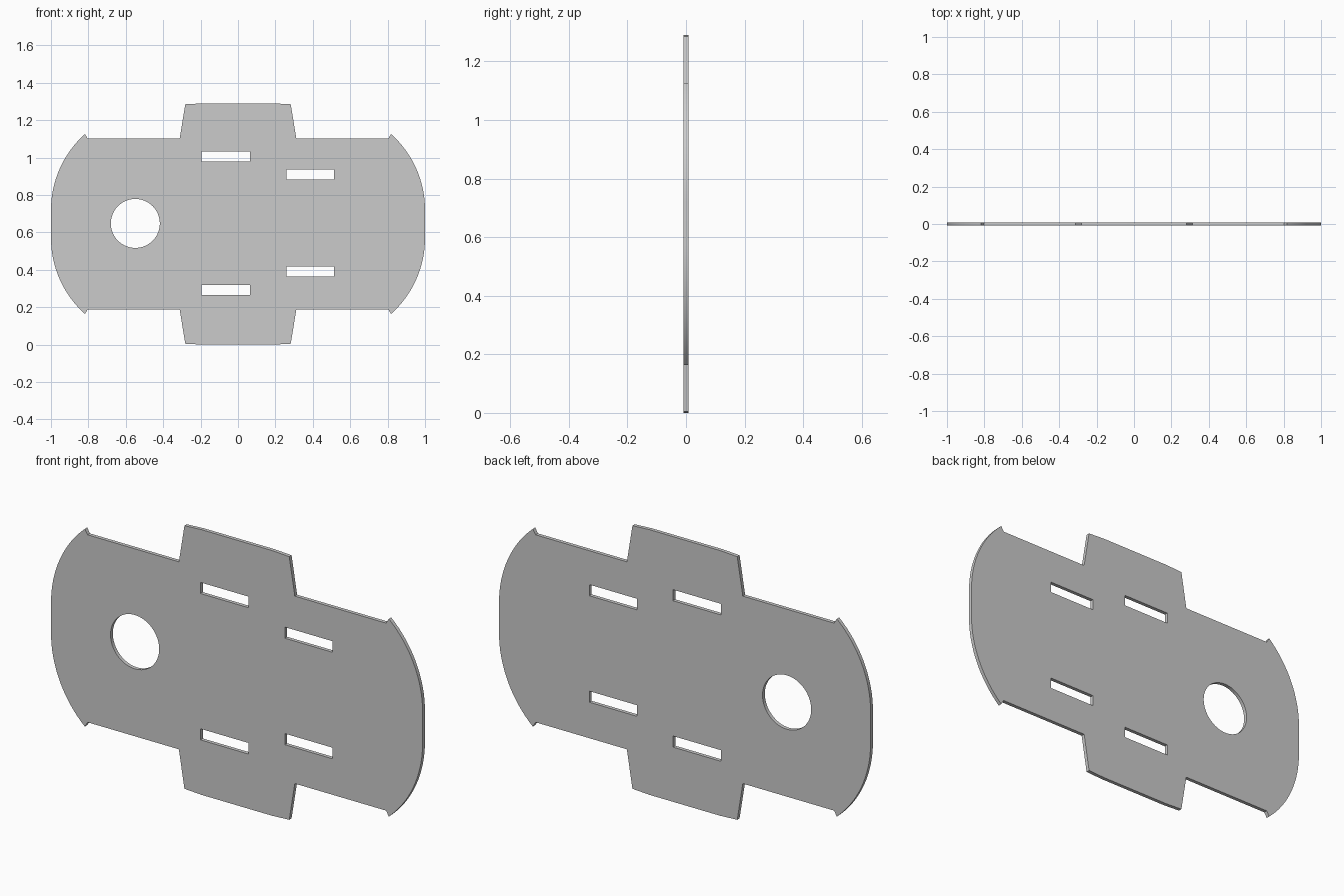
import bpy, bmesh
from math import sin, cos, pi, asin, radians

if "Cube" in bpy.data.objects:
    bpy.data.objects.remove(bpy.data.objects["Cube"])

MID = 0.645      # height of the horizontal symmetry axis
HALF_T = 0.009   # half thickness of the plate


def rect(x0, x1, z0, z1):
    return [(x0, z0), (x1, z0), (x1, z1), (x0, z1)]


# Upper right quarter of the outline, heights measured from the symmetry axis
R, CX, CZ = 0.544, 0.456, 0.075
sweep = asin(0.406 / R)
quarter = [(CX + R * cos(sweep * i / 16), CZ + R * sin(sweep * i / 16)) for i in range(17)]
quarter += [(0.803, 0.456), (0.312, 0.456), (0.282, 0.640), (0.19, 0.645)]

# Mirror the quarter into a full closed outline
upper = quarter + [(-x, z) for x, z in reversed(quarter)]
outline = [(x, MID + z) for x, z in upper] + [(x, MID - z) for x, z in reversed(upper)]

# Round hole and four slots
hole = [(-0.549 + 0.131 * cos(2 * pi * i / 64), 0.648 + 0.131 * sin(2 * pi * i / 64)) for i in range(64)]
slots = [rect(-0.196, 0.064, z - 0.027, z + 0.027) for z in (1.005, 0.293)]
slots += [rect(0.258, 0.514, z - 0.027, z + 0.027) for z in (0.909, 0.391)]

# Flat plate: filled curve with thickness, stood upright
curve = bpy.data.curves.new("flat_plate", 'CURVE')
curve.dimensions = '2D'
curve.fill_mode = 'BOTH'
curve.extrude = HALF_T
for loop in [outline, hole] + slots:
    spline = curve.splines.new('POLY')
    spline.points.add(len(loop) - 1)
    for p, (x, z) in zip(spline.points, loop):
        p.co = (x, z, 0, 1)
    spline.use_cyclic_u = True

plate = bpy.data.objects.new("flat_plate", curve)
bpy.context.collection.objects.link(plate)
plate.rotation_euler.x = radians(90)
bpy.context.view_layer.objects.active = plate
plate.select_set(True)
bpy.ops.object.convert(target='MESH')
plate = bpy.context.object
bpy.ops.object.transform_apply(location=True, rotation=True, scale=True)

# Weld the caps to the rim and smooth the curved edges
bm = bmesh.new()
bm.from_mesh(plate.data)
bmesh.ops.remove_doubles(bm, verts=bm.verts, dist=0.0001)
bmesh.ops.recalc_face_normals(bm, faces=bm.faces)
bm.to_mesh(plate.data)
bm.free()
bpy.ops.object.shade_smooth_by_angle(angle=radians(30))
